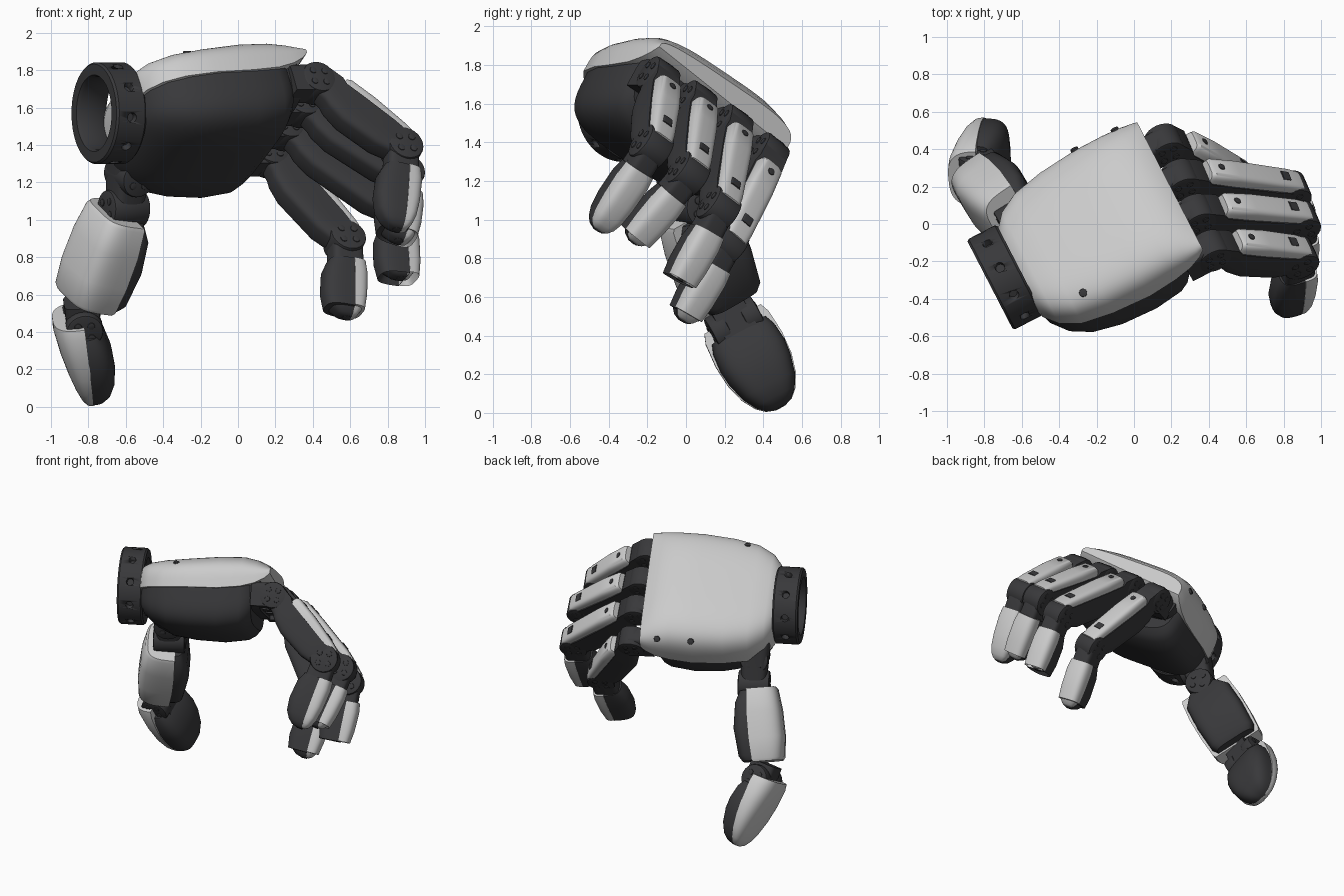
import bpy, bmesh, math
from mathutils import Vector as V, Matrix

if "Cube" in bpy.data.objects:
    bpy.data.objects.remove(bpy.data.objects["Cube"])

def material(name, c):
    m = bpy.data.materials.new(name)
    m.diffuse_color = (*c, 1)
    m.use_nodes = True
    m.node_tree.nodes["Principled BSDF"].inputs["Base Color"].default_value = m.diffuse_color
    return m

WHITE = material("white_shell", (0.53, 0.53, 0.53))
DARK = material("dark_frame", (0.04, 0.04, 0.043))

def finish(bm, name, mat, angle=35):
    bmesh.ops.recalc_face_normals(bm, faces=bm.faces)
    me = bpy.data.meshes.new(name)
    bm.to_mesh(me)
    bm.free()
    ob = bpy.data.objects.new(name, me)
    bpy.context.collection.objects.link(ob)
    me.materials.append(mat)
    bpy.ops.object.select_all(action='DESELECT')
    ob.select_set(True)
    bpy.context.view_layer.objects.active = ob
    bpy.ops.object.shade_smooth_by_angle(angle=math.radians(angle))
    return ob

def frame(p, d, lat):
    """origin, length axis, lateral axis, back axis"""
    d = V(d).normalized()
    b = d.cross(V(lat)).normalized()
    return V(p), d, b.cross(d), b

def place(f, t, s, h):
    return f[0] + f[1] * t + f[2] * s + f[3] * h

def dome(name, f, rows, mat, p=0.55, n=20, skew=0):
    """loft of half-superellipse sections: (along, half width, seam, crown[, side shift])"""
    bm = bmesh.new()
    rings = []
    for r in rows:
        t, a, seam, crown = r[:4]
        c = r[4] if len(r) > 4 else 0
        ring = []
        for i in range(n + 1):
            th = math.pi * i / n
            x, y = math.cos(th), max(math.sin(th), 0)
            s = math.copysign(abs(x) ** p, x)
            low = seam - skew * (1 + s) / 2
            ring.append(bm.verts.new(place(f, t, c + s * a, low + (crown - low) * y ** p)))
        rings.append(ring)
    for A, B in zip(rings, rings[1:]):
        for i in range(n + 1):
            j = (i + 1) % (n + 1)
            bm.faces.new((A[i], A[j], B[j], B[i]))
    bm.faces.new(rings[0])
    bm.faces.new(rings[-1])
    return finish(bm, name, mat)

def pin(name, p, axis, r, depth, mat=DARK, bevel=0.012, seg=24):
    bm = bmesh.new()
    bmesh.ops.create_cone(bm, cap_ends=True, segments=seg, radius1=r, radius2=r, depth=depth)
    rim = [e for e in bm.edges if any(len(x.verts) > 4 for x in e.link_faces)]
    bmesh.ops.bevel(bm, geom=rim, offset=bevel, segments=2, affect='EDGES', profile=0.5)
    q = V(axis).to_track_quat('Z', 'Y').to_matrix().to_4x4()
    bm.transform(Matrix.Translation(p) @ q)
    return finish(bm, name, mat)

def joint(name, p, axis, r, width):
    """barrel with small bosses on each side"""
    axis = V(axis).normalized()
    pin(name, p, axis, r, width)
    side = axis.orthogonal().normalized()
    for s in (-1, 1):
        for k in range(4):
            o = Matrix.Rotation(k * math.pi / 2, 3, axis) @ side
            pin(name + "_boss", p + axis * s * width / 2 + o * r * 0.5, axis, r * 0.2, 0.01, DARK, 0.003, 10)

# hand frame: length, lateral (little to index), back of hand
U = V((0.89, 0.46, 0)).normalized()
LAT = V((-0.394, 0.763, -0.515))
hand = frame((0, 0, 0), U, LAT)
LAT = hand[2]

# palm: white back plate over dark body
C = -0.77
plate = [(-0.68, 0.22, 1.34, 1.48), (-0.66, 0.29, 1.34, 1.51), (-0.6, 0.37, 1.34, 1.535),
         (-0.49, 0.435, 1.34, 1.555), (-0.32, 0.47, 1.345, 1.575), (-0.1, 0.485, 1.35, 1.6),
         (0.06, 0.48, 1.37, 1.605), (0.16, 0.475, 1.4, 1.585), (0.23, 0.465, 1.44, 1.555), (0.265, 0.455, 1.475, 1.53)]
dome("back_plate", hand, [(*r, C) for r in plate], WHITE, 0.55, 36, 0.07)
body = [(-0.67, 0.21, 1.34, 1.22), (-0.64, 0.29, 1.34, 1.17), (-0.57, 0.37, 1.34, 1.11),
        (-0.46, 0.425, 1.34, 1.06), (-0.3, 0.46, 1.345, 1.04), (-0.1, 0.47, 1.35, 1.035),
        (0.06, 0.46, 1.37, 1.06), (0.11, 0.445, 1.39, 1.09), (0.14, 0.42, 1.4, 1.13)]
dome("palm_body", hand, [(*r, C) for r in body], DARK, 0.5, 36, 0.05)
dome("knuckle_bar", hand, [(0.05, 0.43, 1.51, 1.22, C), (0.2, 0.43, 1.5, 1.22, C)], DARK, 0.3)
for u, s, n, tilt in ((0.19, -1.16, 1.495, -0.5), (-0.41, -1.14, 1.505, -0.5), (0.14, -0.335, 1.49, 1), (-0.1, -0.33, 1.49, 1)):
    pin("plate_screw", place(hand, u, s, n), hand[3] + LAT * tilt, 0.022, 0.05, DARK, 0.004, 16)

# wrist ring with radial holes
def spin_ring(name, f, profile, mat, n=64):
    bm = bmesh.new()
    rings = []
    for i in range(n):
        a = 2 * math.pi * i / n
        rings.append([bm.verts.new(place(f, t, r * math.cos(a), r * math.sin(a))) for t, r in profile])
    m = len(profile)
    for i in range(n):
        A, B = rings[i], rings[(i + 1) % n]
        for k in range(m):
            bm.faces.new((A[k], A[(k + 1) % m], B[(k + 1) % m], B[k]))
    return finish(bm, name, mat)

wrist = frame((-0.69, -0.285, 1.57), U, LAT)
ring = spin_ring("wrist_ring", wrist, [(-0.09, 0.205), (-0.09, 0.262), (-0.078, 0.272), (0.078, 0.272),
                                       (0.09, 0.262), (0.09, 0.205), (0.07, 0.195), (-0.07, 0.195)], DARK)
bm = bmesh.new()
for k in range(10):
    a = 2 * math.pi * k / 10
    o = wrist[2] * math.cos(a) + wrist[3] * math.sin(a)
    M = Matrix.Translation(wrist[0] + o * 0.28) @ o.to_track_quat('Z', 'Y').to_matrix().to_4x4()
    bmesh.ops.create_cone(bm, cap_ends=True, segments=16, radius1=0.024, radius2=0.03, depth=0.09, matrix=M)
cutter = finish(bm, "ring_hole_cutter", DARK)
cutter.hide_render = True
mod = ring.modifiers.new("holes", 'BOOLEAN')
mod.object = cutter
mod.solver = 'EXACT'
bpy.context.view_layer.objects.active = ring
bpy.ops.object.modifier_apply(modifier="holes")
bpy.data.objects.remove(cutter)

# fingers: knuckle (hand coordinates), middle joint, tip
fingers = {
    "little": ((0.30, -1.16, 1.32), (0.875, -0.18, 1.375), (0.85, -0.46, 0.95)),
    "ring": ((0.32, -0.92, 1.32), (0.885, 0.01, 1.235), (0.86, -0.28, 0.89)),
    "middle": ((0.33, -0.68, 1.32), (0.835, 0.17, 1.055), (0.87, -0.03, 0.69)),
    "index": ((0.34, -0.43, 1.30), (0.57, 0.21, 0.88), (0.58, -0.02, 0.48)),
}
for nm, (k, pip, tip) in fingers.items():
    nm += "_finger"
    K, P, T = place(hand, *k), V(pip), V(tip)
    f = frame(K, P - K, LAT)
    L = (P - K).length
    joint(nm + "_knuckle", K, f[2], 0.095, 0.15)
    dome(nm + "_knuckle_link", frame(K, U, LAT), [(-0.16, 0.07, -0.08, 0.09), (0.02, 0.07, -0.08, 0.095)], DARK, 0.35)
    # dark proximal body and white cap
    dome(nm + "_body", f, [(-0.02, 0.07, 0.09, -0.06), (0.1, 0.075, 0.09, -0.085), (0.14, 0.079, 0.068, -0.105),
         (0.24, 0.082, 0.068, -0.128), (L - 0.13, 0.082, 0.068, -0.118), (L, 0.072, 0.068, -0.08)], DARK, 0.42)
    dome(nm + "_cap", f, [(0.12, 0.062, 0.066, 0.12), (0.14, 0.072, 0.066, 0.134), (0.3, 0.076, 0.066, 0.135),
         (L - 0.06, 0.072, 0.066, 0.12), (L + 0.01, 0.066, 0.066, 0.108)], WHITE, 0.5)
    pin(nm + "_cap_screw", place(f, 0.19, 0, 0.13), f[3], 0.02, 0.018, DARK, 0.004, 16)
    dome(nm + "_cap_slot", f, [(L - 0.13, 0.03, 0.1, 0.13), (L - 0.08, 0.03, 0.1, 0.127)], DARK, 0.3)
    # bent link and fingertip
    joint(nm + "_middle_joint", P, f[2], 0.1, 0.15)
    g = frame(P, T - P, LAT)
    D = (T - P).length
    dome(nm + "_link_back", g, [(0, 0.07, 0, 0.085), (0.12, 0.07, 0, 0.09), (0.22, 0.06, 0, 0.07)], DARK, 0.4)
    dome(nm + "_link_front", g, [(0, 0.07, 0, -0.085), (0.22, 0.07, 0, -0.09)], DARK, 0.4)
    w = [(0.13, 0.082), (0.2, 0.088), (0.33, 0.086), (0.42, 0.079), (D - 0.04, 0.066), (D - 0.012, 0.047), (D, 0.025)]
    hi = (0.104, 0.112, 0.106, 0.092, 0.074, 0.055, 0.034)
    lo = (-0.1, -0.13, -0.14, -0.125, -0.093, -0.06, -0.02)
    dome(nm + "_tip_shell", g, [(t, a, 0.02, h) for (t, a), h in zip(w, hi)], WHITE, 0.6)
    dome(nm + "_tip_pad", g, [(t + 0.005, a * 0.97, 0.02, h) for (t, a), h in zip(w, lo)], DARK, 0.62)
    pin(nm + "_tip_stop", place(g, D - 0.015, 0, 0), g[1], 0.025, 0.045, DARK, 0.006, 16)

# thumb
T0, T1 = V((-0.58, -0.02, 1.32)), V((-0.61, 0.035, 1.06))
T2, T3 = V((-0.83, 0.255, 0.46)), V((-0.775, 0.495, 0.015))
back = V((-0.85, -0.5, 0))
f0 = frame(T0, T1 - T0, back.cross(T1 - T0))
for s in (-1, 1):
    dome("thumb_neck", f0, [(-0.1, 0.12, 0, s * 0.12), (0.08, 0.1, 0, s * 0.1), (0.28, 0.085, 0, s * 0.085)], DARK, 0.5)
joint("thumb_base_joint", T1, f0[3], 0.1, 0.22)
joint("thumb_root", T0 + V((0, 0.0, -0.08)), f0[2], 0.1, 0.22)
f1 = frame(T1, T2 - T1, back.cross(T2 - T1))
dome("thumb_shell", f1, [(0.03, 0.175, -0.05, 0.15), (0.05, 0.185, -0.05, 0.165), (0.2, 0.2, -0.06, 0.185),
     (0.38, 0.2, -0.06, 0.19), (0.53, 0.19, -0.05, 0.175), (0.55, 0.18, -0.04, 0.16)], WHITE, 0.5, 28)
dome("thumb_body", f1, [(0.04, 0.12, 0.0, -0.1), (0.12, 0.175, 0.0, -0.14), (0.3, 0.185, 0.0, -0.165),
     (0.5, 0.175, 0.0, -0.145), (0.54, 0.15, 0, -0.12)], DARK, 0.42)
back2 = V((-1, -0.1, 0))
f2 = frame(T2, T3 - T2, back2.cross(T3 - T2))
dome("thumb_link", f2, [(-0.12, 0.09, -0.09, 0.09), (0.12, 0.09, -0.09, 0.09)], DARK, 0.4)
for s in (-1, 1):
    joint("thumb_middle_joint", T2 + f2[2] * s * 0.09, f2[2], 0.1, 0.09)
w = [(0.0, 0.165), (0.05, 0.185), (0.15, 0.195), (0.27, 0.186), (0.37, 0.158), (0.44, 0.118), (0.478, 0.077), (0.495, 0.03)]
hi = (0.16, 0.162, 0.142, 0.115, 0.087, 0.062, 0.042, 0.02)
lo = (-0.08, -0.11, -0.135, -0.14, -0.128, -0.1, -0.066, -0.025)
dome("thumb_tip_shell", f2, [(t - 0.03 if i < 2 else t, a, 0, h) for i, ((t, a), h) in enumerate(zip(w, hi))], WHITE, 0.7, 28)
dome("thumb_tip_pad", f2, [(t + 0.04 if i < 3 else t, a * 0.96, 0.01, h) for i, ((t, a), h) in enumerate(zip(w, lo))], DARK, 0.6, 28)
